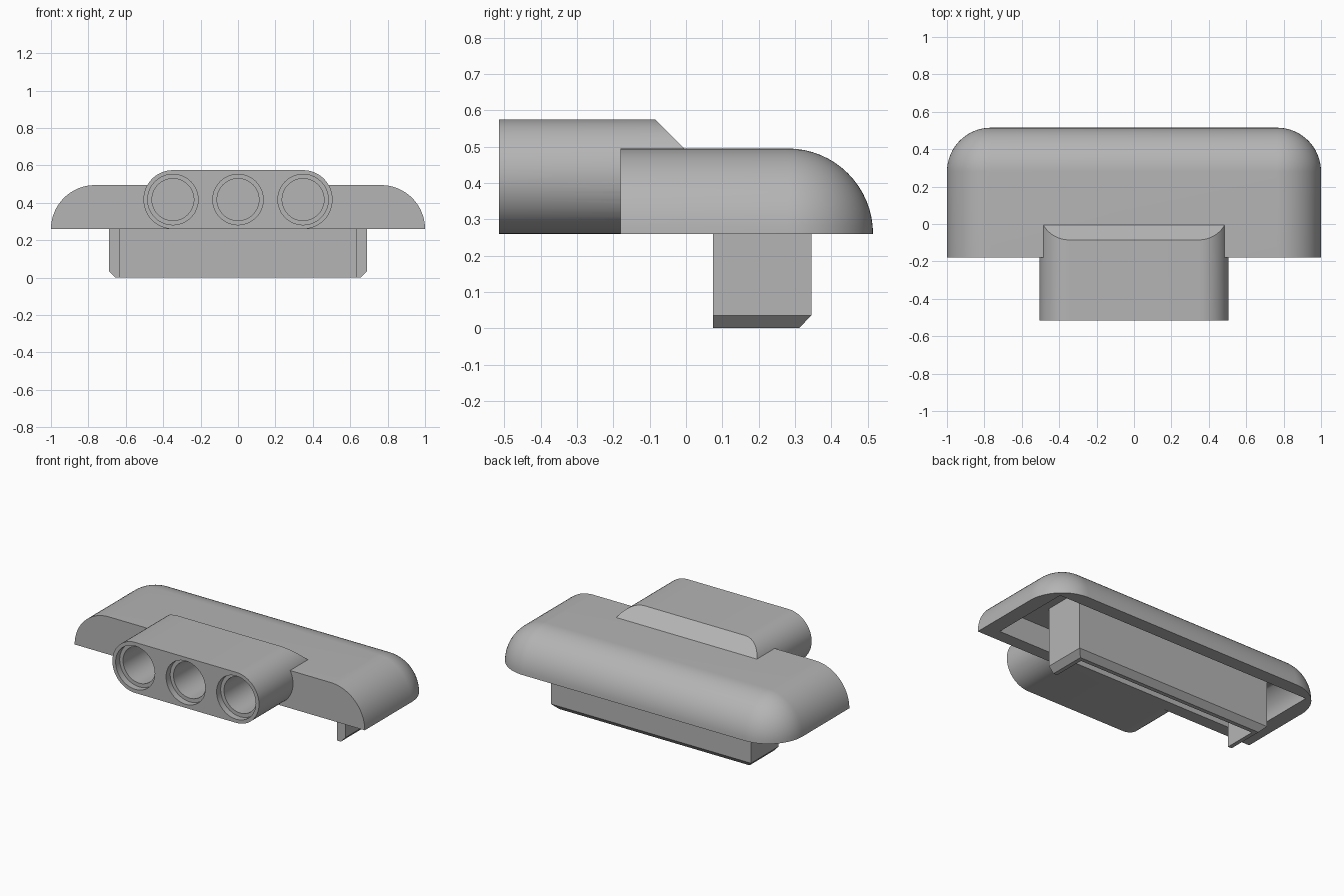
import bpy, bmesh, math
from mathutils import Vector

if "Cube" in bpy.data.objects:
    bpy.data.objects.remove(bpy.data.objects["Cube"])

grey = bpy.data.materials.new("plain grey")
grey.use_nodes = True
colour = (0.46, 0.46, 0.46, 1)
grey.diffuse_color = colour
grey.node_tree.nodes["Principled BSDF"].inputs["Base Color"].default_value = colour

RIM = 0.26  # height of the underside of the cover


def loft(name, rings):
    """Skin a stack of closed rings and cap both ends."""
    bm = bmesh.new()
    rows = [[bm.verts.new(p) for p in ring] for ring in rings]
    n = len(rows[0])
    for a, b in zip(rows, rows[1:]):
        for i in range(n):
            j = (i + 1) % n
            bm.faces.new((a[i], a[j], b[j], b[i]))
    bm.faces.new(rows[0])
    bm.faces.new(rows[-1])
    bmesh.ops.remove_doubles(bm, verts=bm.verts, dist=1e-5)
    bmesh.ops.recalc_face_normals(bm, faces=bm.faces)
    mesh = bpy.data.meshes.new(name)
    bm.to_mesh(mesh)
    bm.free()
    mesh.materials.append(grey)
    obj = bpy.data.objects.new(name, mesh)
    bpy.context.collection.objects.link(obj)
    return obj


def cover_ring(half, front, back, corner, inset, z):
    """Plan outline: flat front, rounded back corners."""
    r = max(corner - inset, 0)
    x, y = half - inset, back - inset
    pts = [(x, front, z)]
    for side, start in ((1, 0), (-1, math.pi / 2)):
        for i in range(17):
            a = start + math.pi / 2 * i / 16
            pts.append((side * (x - r) + r * math.cos(a), y - r + r * math.sin(a), z))
    return pts + [(-x, front, z)]


def dome(name, half, front, back, corner, radius, skirt=0):
    """Outline swept inward along a quarter circle."""
    rings = [cover_ring(half, front, back, corner, 0, RIM - skirt)] if skirt else []
    for i in range(17):
        a = math.pi / 2 * i / 16
        rings.append(cover_ring(half, front, back, corner,
                                radius * (1 - math.cos(a)), RIM + radius * math.sin(a)))
    return loft(name, rings)


def tube(name, x, z, radius, y0, y1):
    ring = [(x + radius * math.cos(t), z + radius * math.sin(t))
            for t in (math.tau * i / 48 for i in range(48))]
    return loft(name, [[(px, y, pz) for px, pz in ring] for y in (y0, y1)])


def select_only(obj):
    bpy.ops.object.select_all(action="DESELECT")
    obj.select_set(True)
    bpy.context.view_layer.objects.active = obj


def cut(obj, cutter):
    mod = obj.modifiers.new("cut", "BOOLEAN")
    mod.operation = "DIFFERENCE"
    mod.solver = "EXACT"
    mod.object = cutter
    select_only(obj)
    bpy.ops.object.modifier_apply(modifier=mod.name)


# Hollow rounded cover
cover = dome("rounded_cover", 1, -0.18, 0.515, 0.235, 0.235)
cavity = dome("cavity_cutter", 0.905, -0.1, 0.43, 0, 0.15, 0.1)
cut(cover, cavity)

# Front socket block: stadium section with a sloping back
R, MID, SPAN = 0.1575, 0.4175, 0.348
section = []
for side, start in ((1, -math.pi / 2), (-1, math.pi / 2)):
    for i in range(25):
        a = start + math.pi * i / 24
        section.append((side * SPAN + R * math.cos(a), MID + R * math.sin(a)))
block = loft("socket_block", [
    [(x, -0.515, z) for x, z in section],
    [(x, -0.085 + MID + R - z, z) for x, z in section]])
cut(block, cavity)

# Three stepped round sockets
cutters = [cavity]
for x in (-0.348, 0, 0.348):
    for radius, end in ((0.135, -0.475), (0.112, -0.181)):
        cutter = tube("socket_cutter", x, MID, radius, -0.6, end)
        cut(block, cutter)
        cutters.append(cutter)
for cutter in cutters:
    bpy.data.objects.remove(cutter)

# U-shaped bracket below, open to the front, chamfered at the foot
def bracket_ring(inset, z):
    x, y, ix, iy, front = 0.69 - inset, 0.345 - inset, 0.63, 0.285, 0.075
    half = [(x, front), (x, y)]
    inner = [(ix, iy), (ix, front)]
    plan = half + [(-px, py) for px, py in half[::-1]]
    plan += [(-px, py) for px, py in inner[::-1]] + inner
    return [Vector((px, py, z)) for px, py in plan]


bracket = loft("lower_bracket", [bracket_ring(0.034, 0), bracket_ring(0, 0.035),
                                 bracket_ring(0, 0.43)])

for obj in (cover, block, bracket):
    select_only(obj)
    bpy.ops.object.shade_smooth_by_angle(angle=math.radians(30))
